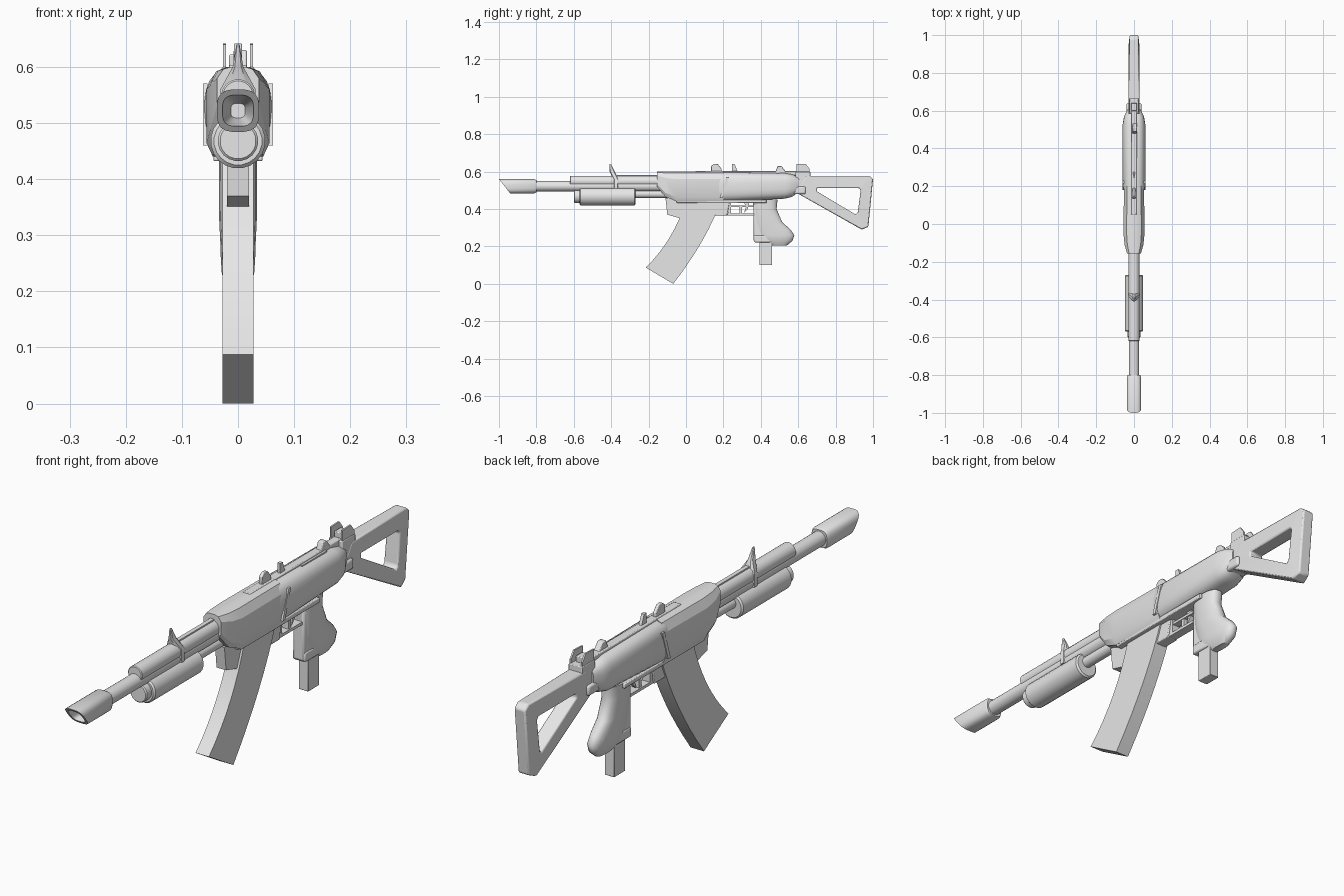
import bpy, bmesh, math
from mathutils import Vector

default_cube = bpy.data.objects.get("Cube")
if default_cube:
    bpy.data.objects.remove(default_cube, do_unlink=True)

light_grey = bpy.data.materials.new("light_grey")
light_grey.use_nodes = True
light_grey.diffuse_color = (0.8, 0.8, 0.8, 1)
shader = light_grey.node_tree.nodes["Principled BSDF"]
shader.inputs["Base Color"].default_value = light_grey.diffuse_color


def skin(name, rings, closed=False, angle=35, bevel=0):
    """Bridge equal rings of points; cap the ends unless the chain is closed."""
    bm = bmesh.new()
    loops = [[bm.verts.new(point) for point in ring] for ring in rings]
    pairs = list(zip(loops, loops[1:]))
    if closed:
        pairs.append((loops[-1], loops[0]))
    else:
        bm.faces.new(loops[0])
        bm.faces.new(loops[-1])
    for near, far in pairs:
        for i in range(len(near)):
            bm.faces.new((near[i - 1], near[i], far[i], far[i - 1]))
    bmesh.ops.recalc_face_normals(bm, faces=bm.faces)
    mesh = bpy.data.meshes.new(name)
    bm.to_mesh(mesh)
    bm.free()
    mesh.materials.append(light_grey)
    part = bpy.data.objects.new(name, mesh)
    bpy.context.collection.objects.link(part)
    if bevel:
        modifier = part.modifiers.new("soft_edges", "BEVEL")
        modifier.width = bevel
        modifier.segments = 2
    bpy.ops.object.select_all(action="DESELECT")
    part.select_set(True)
    bpy.context.view_layer.objects.active = part
    bpy.ops.object.shade_smooth_by_angle(angle=math.radians(angle))


def plate(name, outline, half, offset=0, bevel=0):
    """Side outline of (y, z) points given thickness across x."""
    rings = [[(offset + side * half, y, z) for y, z in outline] for side in (-1, 1)]
    skin(name, rings, bevel=bevel)


def box(name, front, back, bottom, top, half, offset=0, bevel=0):
    outline = [(front, bottom), (back, bottom), (back, top), (front, top)]
    plate(name, outline, half, offset, bevel)


def oval(sides, power=1):
    """Unit outline; a power under one makes it squarer."""
    outline = []
    for i in range(sides):
        turn = math.tau * (i + 0.5) / sides
        u, v = math.cos(turn), math.sin(turn)
        outline.append((math.copysign(abs(u) ** power, u), math.copysign(abs(v) ** power, v)))
    return outline


ROUND = oval(20)
SOFT = oval(20, 0.65)


def ring_y(shape, y, half, bottom, top):
    middle, rise = (bottom + top) / 2, (top - bottom) / 2
    return [(u * half, y, middle + v * rise) for u, v in shape]


def along_y(name, shape, sections, angle=35):
    """Sections are (y, half width, bottom, top)."""
    skin(name, [ring_y(shape, *section) for section in sections], angle=angle)


def along_z(name, shape, sections, angle=50):
    """Sections are (z, half width, front, back)."""
    rings = [ring_y(shape, *section) for section in sections]
    skin(name, [[(x, depth, z) for x, z, depth in ring] for ring in rings], angle=angle)


def tube(name, front, back, height, radius, chamfer=0):
    """Round bar along y, with optional chamfered ends."""
    steps = [(front, radius - chamfer), (back, radius - chamfer)]
    if chamfer:
        steps[1:1] = [(front + chamfer, radius), (back - chamfer, radius)]
    along_y(name, ROUND, [(y, r, height - r, height + r) for y, r in steps])


def bend(start, pull, end, steps=8):
    """Smooth path from start to end, drawn towards pull."""
    start, pull, end = Vector(start), Vector(pull), Vector(end)
    path = []
    for i in range(steps + 1):
        t = i / steps
        path.append(start.lerp(pull, t).lerp(pull.lerp(end, t), t))
    return path


# Slanted muzzle with a funnel bore
bore_height = 0.522


def muzzle_ring(y, radius, slant=0):
    return [(u * radius, y - slant * v, bore_height + v * radius) for u, v in SOFT]


skin("muzzle", [
    muzzle_ring(-0.8, radius=0.033),
    muzzle_ring(-0.81, radius=0.038),
    muzzle_ring(-0.97, radius=0.038, slant=0.03),
    muzzle_ring(-0.97, radius=0.028, slant=0.022),
    muzzle_ring(-0.88, radius=0.013),
])

# Barrel and the tubes around it
tube("barrel", front=-0.82, back=-0.1, height=bore_height, radius=0.028)
tube("gas_tube", front=-0.62, back=-0.1, height=0.548, radius=0.03, chamfer=0.003)
box("tube_rib", front=-0.37, back=-0.14, bottom=0.57, top=0.582, half=0.008)
tube("under_rod", front=-0.3, back=-0.1, height=0.48, radius=0.021)
tube("under_barrel_grip", front=-0.57, back=-0.27, height=0.468, radius=0.049, chamfer=0.006)
tube("grip_cap", front=-0.6, back=-0.55, height=0.468, radius=0.036, chamfer=0.004)

# Front sight
along_z("front_sight", oval(8, 0.6), [
    (0.51, 0.033, -0.39, -0.36),
    (0.56, 0.033, -0.39, -0.36),
    (0.6, 0.01, -0.41, -0.38),
    (0.64, 0.003, -0.41, -0.4),
], angle=30)

# Faceted front cover, mirrored cross-section
right_side = [(0.35, 1), (0.7, 0.9), (1, 0.5), (1, -0.7), (0.8, -1)]
left_side = [(-u, v) for u, v in reversed(right_side)]
along_y("front_cover", right_side + left_side, [
    (-0.155, 0.037, 0.52, 0.6),
    (-0.11, 0.05, 0.466, 0.6),
    (-0.05, 0.056, 0.44, 0.6),
    (0.2, 0.053, 0.44, 0.6),
], angle=25)

# Rounded rear body and its rails
along_y("rear_body", oval(24, 0.68), [
    (0.17, 0.052, 0.44, 0.595),
    (0.2, 0.06, 0.44, 0.597),
    (0.53, 0.06, 0.455, 0.593),
    (0.57, 0.053, 0.466, 0.585),
    (0.605, 0.035, 0.495, 0.57),
], angle=45)
box("lower_rail", front=-0.05, back=0.43, bottom=0.432, top=0.45, half=0.044, bevel=0.003)
box("top_rail", front=0.05, back=0.6, bottom=0.58, top=0.603, half=0.016, bevel=0.003)
box("rear_latch", front=0.56, back=0.64, bottom=0.48, top=0.52, half=0.04, bevel=0.008)
for side_name, side in (("left", 1), ("right", -1)):
    seam = [(0.215, 0.57), (0.23, 0.57), (0.195, 0.46), (0.18, 0.46)]
    plate("seam_strip_" + side_name, seam, half=0.004, offset=side * 0.058)

# Top fittings
tab_outline = [(0.135, 0.59), (0.135, 0.63), (0.15, 0.642), (0.17, 0.64), (0.19, 0.615), (0.19, 0.59)]
plate("top_tab", tab_outline, half=0.007, bevel=0.002)
plate("top_post", [(0.245, 0.59), (0.245, 0.64), (0.26, 0.64), (0.28, 0.59)], half=0.006)
lever_outline = [(0.47, 0.58), (0.49, 0.63), (0.51, 0.63), (0.55, 0.58)]
plate("top_lever", lever_outline, half=0.012, offset=0.004, bevel=0.003)
box("lever_bar", front=0.35, back=0.5, bottom=0.58, top=0.597, half=0.006, offset=0.018)

# Rear sight with a pair of ears
box("rear_sight_block", front=0.585, back=0.665, bottom=0.49, top=0.6, half=0.029, bevel=0.003)
ear_outline = [(0.59, 0.59), (0.59, 0.64), (0.64, 0.642), (0.66, 0.615), (0.66, 0.59)]
for side_name, side in (("left", 1), ("right", -1)):
    plate("rear_sight_ear_" + side_name, ear_outline, half=0.003, offset=side * 0.024)
box("rear_sight_notch", front=0.6, back=0.64, bottom=0.59, top=0.622, half=0.016, bevel=0.003)

# Skeleton stock, thinner towards the butt
outer = [(0.64, 0.577), (0.98, 0.577), (1, 0.56), (0.975, 0.305), (0.94, 0.29), (0.585, 0.49)]
inner = [(0.7, 0.512), (0.925, 0.512), (0.934, 0.5), (0.918, 0.38), (0.908, 0.37), (0.7, 0.494)]


def stock_ring(loop, side):
    return [(side * (0.03 if y < 0.95 else 0.023), y, z) for y, z in loop]


stock_rings = [stock_ring(outer, -1), stock_ring(outer, 1), stock_ring(inner, 1), stock_ring(inner, -1)]
skin("stock", stock_rings, closed=True, angle=30, bevel=0.006)

# Curved magazine and its well
front_edge = bend(start=(0, 0.45), pull=(-0.06, 0.24), end=(-0.215, 0.087))
back_edge = bend(start=(0.19, 0.45), pull=(0.11, 0.23), end=(-0.068, 0))
plate("magazine", front_edge + back_edge[::-1], half=0.028)
plate("magazine_well", [(-0.11, 0.46), (-0.1, 0.37), (-0.03, 0.35), (0.01, 0.46)], half=0.02)
plate("magazine_catch", [(0.13, 0.45), (0.15, 0.365), (0.22, 0.365), (0.235, 0.45)], half=0.022, bevel=0.003)

# Trigger group
box("guard_bar", front=0.2, back=0.37, bottom=0.366, top=0.377, half=0.017)
box("guard_front", front=0.225, back=0.24, bottom=0.37, top=0.44, half=0.017)
box("guard_middle", front=0.285, back=0.3, bottom=0.37, top=0.41, half=0.012)
box("guard_upper_bar", front=0.23, back=0.37, bottom=0.41, top=0.42, half=0.014)
plate("trigger", [(0.31, 0.44), (0.34, 0.44), (0.33, 0.4), (0.31, 0.38), (0.32, 0.41)], half=0.008)

# Pistol grip with a lower post
along_z("pistol_grip", oval(20, 0.8), [
    (0.45, 0.034, 0.355, 0.49),
    (0.4, 0.034, 0.36, 0.485),
    (0.33, 0.034, 0.365, 0.515),
    (0.29, 0.032, 0.37, 0.56),
    (0.26, 0.031, 0.38, 0.58),
    (0.23, 0.029, 0.4, 0.57),
    (0.205, 0.015, 0.45, 0.54),
])
box("grip_front_column", front=0.362, back=0.44, bottom=0.225, top=0.43, half=0.024, bevel=0.008)
box("grip_foot", front=0.365, back=0.46, bottom=0.222, top=0.26, half=0.027, bevel=0.006)
box("lower_post", front=0.393, back=0.46, bottom=0.1, top=0.24, half=0.02, bevel=0.002)
